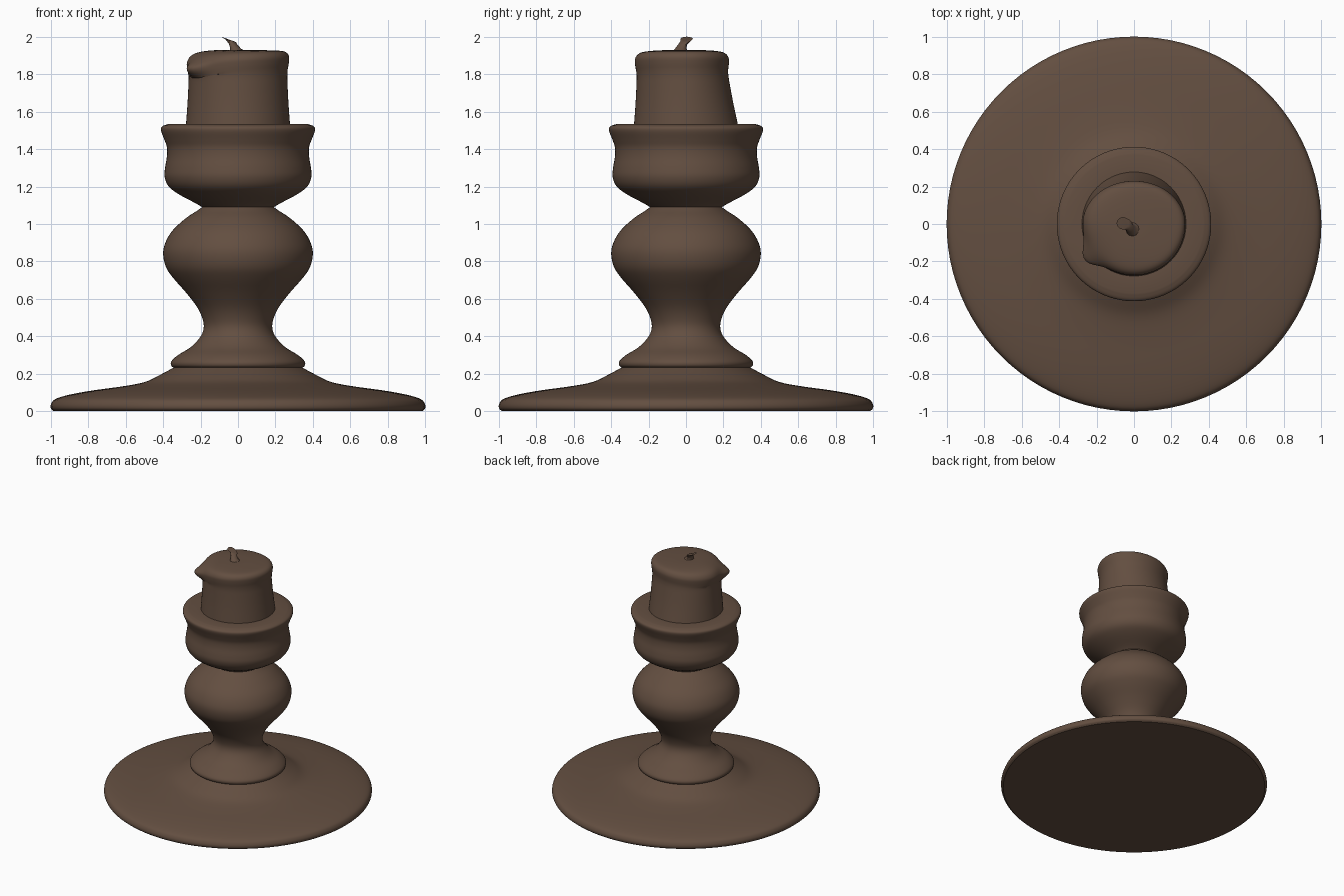
import bpy, bmesh, math
from mathutils import Vector

if "Cube" in bpy.data.objects:
    bpy.data.objects.remove(bpy.data.objects["Cube"])

brown = bpy.data.materials.new("dark brown")
brown.diffuse_color = (0.125, 0.077, 0.052, 1)
brown.use_nodes = True
brown.node_tree.nodes["Principled BSDF"].inputs["Base Color"].default_value = brown.diffuse_color
SEG = 96


def smooth_run(pts, steps=4):
    """Catmull-Rom curve through a few (radius, height) points."""
    p = [Vector(q) for q in pts]
    if len(p) < 3:
        return p
    p = [p[0] * 2 - p[1]] + p + [p[-1] * 2 - p[-2]]
    out = []
    for i in range(1, len(p) - 2):
        a, b, c, d = p[i - 1:i + 3]
        for s in range(steps):
            t = s / steps
            out.append(0.5 * (2 * b + (c - a) * t + (2 * a - 5 * b + 4 * c - d) * t * t
                              + (3 * b - a - 3 * c + d) * t ** 3))
    return out + [p[-2]]


def finish(name, bm):
    bmesh.ops.remove_doubles(bm, verts=bm.verts, dist=1e-5)
    bmesh.ops.recalc_face_normals(bm, faces=bm.faces)
    me = bpy.data.meshes.new(name)
    bm.to_mesh(me)
    bm.free()
    me.materials.append(brown)
    ob = bpy.data.objects.new(name, me)
    bpy.context.collection.objects.link(ob)
    bpy.ops.object.select_all(action='DESELECT')
    ob.select_set(True)
    bpy.context.view_layer.objects.active = ob
    bpy.ops.object.shade_smooth_by_angle(angle=math.radians(40))
    return ob


def lathe(name, runs, deform=None):
    """Spin profile runs around z; runs meet at sharp corners."""
    prof = []
    for run in runs:
        prof += [q for q in smooth_run(run) if not prof or (q - prof[-1]).length > 1e-5]
    bm = bmesh.new()
    rings = []
    for r, z in prof:
        ring = []
        for i in range(SEG):
            a = 2 * math.pi * i / SEG
            co = Vector((max(r, 0) * math.cos(a), max(r, 0) * math.sin(a), z))
            ring.append(bm.verts.new(deform(co) if deform else co))
        rings.append(ring)
    for lo, hi in zip(rings, rings[1:]):
        for i in range(SEG):
            j = (i + 1) % SEG
            bm.faces.new((lo[i], lo[j], hi[j], hi[i]))
    return finish(name, bm)


# wide foot
lathe("foot", [
    [(0, 0), (0.985, 0)],
    [(0.985, 0), (1.0, 0.015), (0.998, 0.04), (0.975, 0.065), (0.9, 0.088), (0.78, 0.11),
     (0.62, 0.132), (0.5, 0.155), (0.42, 0.192), (0.345, 0.232)]])

# baluster stem with collar
lathe("stem", [
    [(0.345, 0.232), (0.358, 0.245), (0.355, 0.268), (0.32, 0.3), (0.255, 0.34), (0.21, 0.385),
     (0.186, 0.43), (0.186, 0.48), (0.215, 0.55), (0.275, 0.63), (0.345, 0.71), (0.385, 0.77),
     (0.4, 0.84), (0.388, 0.9), (0.35, 0.965), (0.28, 1.03), (0.22, 1.07), (0.192, 1.09)]])

# cup with flared rim
lathe("cup", [
    [(0.192, 1.09), (0.225, 1.11), (0.315, 1.158), (0.37, 1.2), (0.392, 1.25), (0.39, 1.3),
     (0.38, 1.36), (0.38, 1.41), (0.393, 1.45), (0.412, 1.5), (0.405, 1.522), (0.37, 1.535)],
    [(0.37, 1.535), (0.265, 1.53)]])


def melt(co):
    """Taper the back of the candle, pull out a wax lip and tilt the top."""
    r = math.hypot(co.x, co.y)
    h = min(max((co.z - 1.53) / 0.3, 0), 1)
    if co.y > 0:
        co.y *= 1 - 0.16 * h
    d = (math.atan2(co.y, co.x) - math.radians(-144) + math.pi) % (2 * math.pi) - math.pi
    lip = math.exp(-(d / 0.24) ** 2) * math.exp(-((co.z - 1.865) / 0.045) ** 2)
    k = min(r / 0.27, 1) ** 4
    co.x *= 1 + 0.19 * lip * k
    co.y *= 1 + 0.19 * lip * k
    if co.z > 1.8:
        co.z += 0.05 * co.x * k - 0.025 * math.exp(-(d / 0.5) ** 2) * k
    return co


# candle stub
lathe("candle", [
    [(0.278, 1.53), (0.27, 1.64), (0.265, 1.74), (0.264, 1.8), (0.272, 1.85), (0.272, 1.885),
     (0.25, 1.912), (0.2, 1.924), (0.1, 1.93), (0, 1.93)]], melt)

# bent wick
bm = bmesh.new()
path = [((0.0, -0.03, 1.92), 0.045), ((-0.012, -0.028, 1.938), 0.03), ((-0.025, -0.018, 1.96), 0.024),
        ((-0.04, 0.0, 1.98), 0.028), ((-0.06, 0.004, 1.99), 0.033)]
rings = []
for n, (c, r) in enumerate(path):
    lean = 0.35 * n / 4
    rings.append([bm.verts.new((c[0] + r * math.cos(a), c[1] + r * math.sin(a),
                                c[2] - lean * r * math.cos(a)))
                  for a in (2 * math.pi * i / 12 for i in range(12))])
for lo, hi in zip(rings, rings[1:]):
    for i in range(12):
        bm.faces.new((lo[i], lo[(i + 1) % 12], hi[(i + 1) % 12], hi[i]))
bm.faces.new(rings[-1])
finish("wick", bm)
